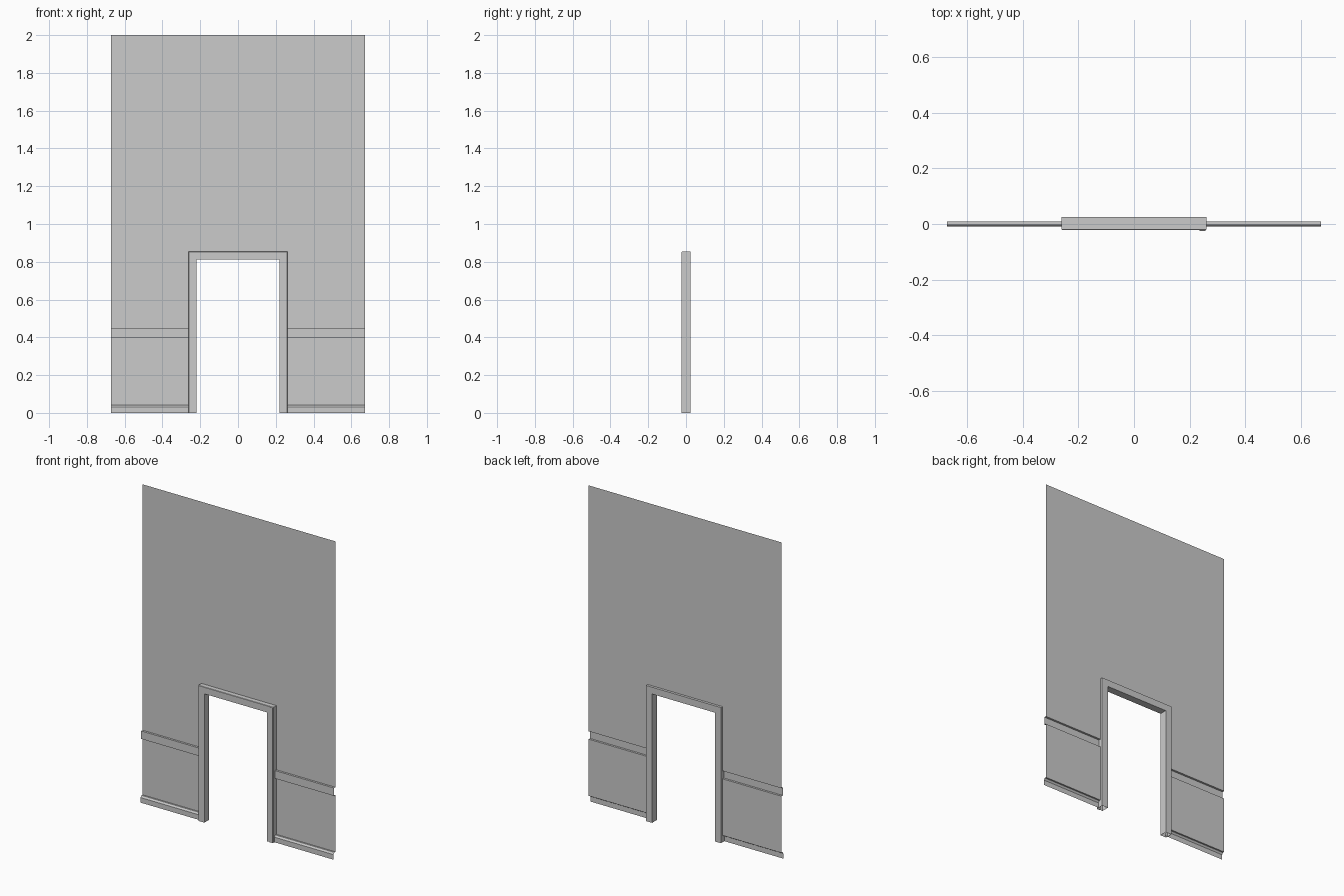
import bpy
import bmesh

old = bpy.data.objects.get("Cube")
if old:
    bpy.data.objects.remove(old, do_unlink=True)

grey = bpy.data.materials.new("plain grey")
grey.diffuse_color = (0.6, 0.6, 0.6, 1)
grey.use_nodes = True
grey.node_tree.nodes["Principled BSDF"].inputs["Base Color"].default_value = (0.6, 0.6, 0.6, 1)


def add_object(name, bm):
    mesh = bpy.data.meshes.new(name)
    bm.to_mesh(mesh)
    bm.free()
    mesh.materials.append(grey)
    obj = bpy.data.objects.new(name, mesh)
    bpy.context.collection.objects.link(obj)
    return obj


# Wall: one thin sheet whose section steps out for the skirting and chair rail
WALL_Y, RAIL_Y, SKIRT_Y = 0.009, -0.004, -0.009
HALF, DOOR, HEAD = 0.673, 0.24, 0.83
section = [
    (SKIRT_Y, 0), (SKIRT_Y, 0.032), (-0.001, 0.043), (WALL_Y, 0.043),
    (WALL_Y, 0.4), (RAIL_Y, 0.4), (RAIL_Y, 0.45), (WALL_Y, 0.45),
    (WALL_Y, HEAD), (WALL_Y, 2),
]
columns = [-HALF, -DOOR, DOOR, HALF]
bm = bmesh.new()
rows = [[bm.verts.new((x, y, z)) for x in columns] for y, z in section]
for j, (low, high) in enumerate(zip(rows, rows[1:])):
    for i in range(len(columns) - 1):
        # leave the doorway open below the head
        if i == 1 and section[j][1] < HEAD:
            continue
        bm.faces.new((low[i], low[i + 1], high[i + 1], high[i]))
add_object("wall_panel", bm)

# Door frame: upside-down U, extruded through the wall, front edges eased
FRONT, BACK = -0.022, 0.025
OUT, IN, TOP, SOFFIT = 0.261, 0.219, 0.855, 0.812
outline = [
    (-OUT, 0), (-IN, 0), (-IN, SOFFIT), (IN, SOFFIT),
    (IN, 0), (OUT, 0), (OUT, TOP), (-OUT, TOP),
]
bm = bmesh.new()
face = bm.faces.new([bm.verts.new((x, FRONT, z)) for x, z in outline])
front_edges = list(face.edges)
grown = bmesh.ops.extrude_face_region(bm, geom=[face], use_keep_orig=True)
for v in grown["geom"]:
    if isinstance(v, bmesh.types.BMVert):
        v.co.y = BACK
bmesh.ops.recalc_face_normals(bm, faces=bm.faces)
outer = [e for e in front_edges
         if all(abs(v.co.x) > IN + 0.01 for v in e.verts) and any(v.co.z > SOFFIT + 0.01 for v in e.verts)]
bmesh.ops.bevel(bm, geom=outer, offset=0.002, segments=1, affect='EDGES')
# the posts are hollow underneath
feet = [f for f in bm.faces if all(v.co.z < 0.001 for v in f.verts)]
bmesh.ops.delete(bm, geom=feet, context='FACES_ONLY')
add_object("door_frame", bm)

# Slim raised bead on the outer edge of one post
BEAD_HEIGHT = TOP - 0.003
bm = bmesh.new()
bmesh.ops.create_cube(bm, size=1)
bmesh.ops.scale(bm, vec=(0.022, 0.005, BEAD_HEIGHT), verts=bm.verts)
bmesh.ops.translate(bm, vec=(0.247, FRONT - 0.0005, BEAD_HEIGHT / 2), verts=bm.verts)
add_object("post_bead", bm)
